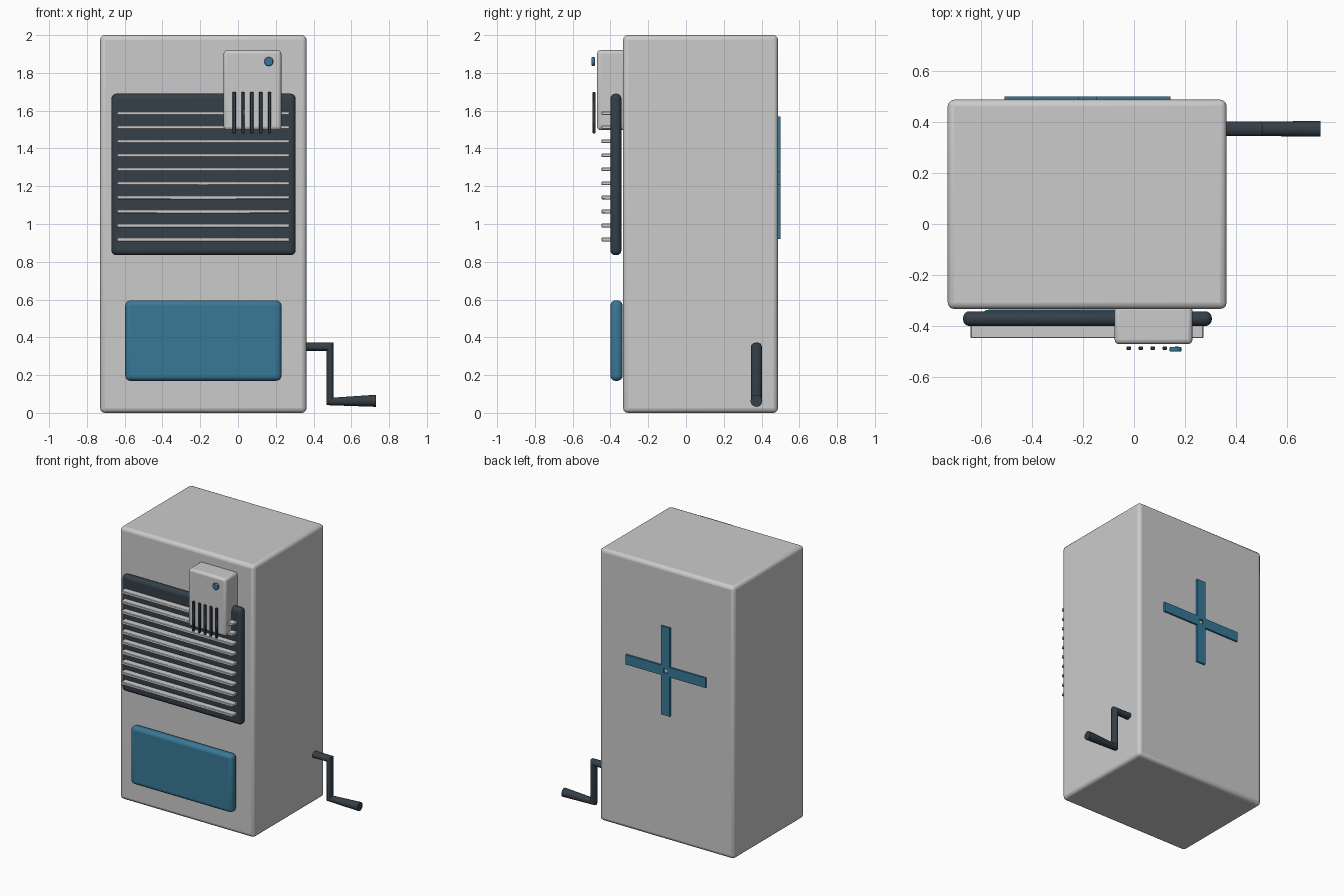
import bpy, bmesh
from math import cos, sin, pi, radians
from mathutils import Matrix, Vector

if "Cube" in bpy.data.objects:
    bpy.data.objects.remove(bpy.data.objects["Cube"])


def material(name, rgb):
    m = bpy.data.materials.new(name)
    m.diffuse_color = (*rgb, 1)
    m.use_nodes = True
    m.node_tree.nodes["Principled BSDF"].inputs["Base Color"].default_value = m.diffuse_color
    return m


DARK = material("dark_slate", (0.035, 0.05, 0.065))
BLUE = material("blue", (0.04, 0.19, 0.31))


def finish(name, bm, mat=None, bevel=0, segments=3):
    bmesh.ops.recalc_face_normals(bm, faces=bm.faces)
    me = bpy.data.meshes.new(name)
    bm.to_mesh(me)
    bm.free()
    ob = bpy.data.objects.new(name, me)
    bpy.context.collection.objects.link(ob)
    if mat:
        me.materials.append(mat)
    if bevel:
        mod = ob.modifiers.new("bevel", 'BEVEL')
        mod.width = bevel
        mod.segments = segments
        mod.limit_method = 'ANGLE'
    bpy.ops.object.select_all(action='DESELECT')
    ob.select_set(True)
    bpy.context.view_layer.objects.active = ob
    bpy.ops.object.shade_smooth_by_angle(angle=radians(35))
    return ob


def box(name, x, y, z, mat=None, bevel=0, segments=3):
    lo, hi = Vector((x[0], y[0], z[0])), Vector((x[1], y[1], z[1]))
    bm = bmesh.new()
    bmesh.ops.create_cube(bm, size=1, matrix=Matrix.Translation((lo + hi) / 2)
                          @ Matrix.Diagonal((*(hi - lo), 1)))
    return finish(name, bm, mat, bevel, segments)


# Cabinet
box("cabinet", (-0.73, 0.363), (-0.333, 0.487), (0, 2), bevel=0.025)

# Front grille with slats
box("grille_panel", (-0.67, 0.305), (-0.4, -0.342), (0.835, 1.69), DARK, 0.026, 4)
for i in range(10):
    z = 0.918 + i * 0.0743
    box(f"grille_slat_{i}", (-0.64, 0.272), (-0.447, -0.38), (z - 0.01, z + 0.01), bevel=0.003, segments=1)

# Lower drawer
box("drawer_front", (-0.597, 0.23), (-0.4, -0.336), (0.17, 0.595), BLUE, 0.026, 4)

# Control box with vent bars and a button
box("control_box", (-0.076, 0.229), (-0.471, -0.32), (1.497, 1.92), bevel=0.018)
for i in range(5):
    x = -0.02 + i * 0.0467
    box(f"vent_bar_{i}", (x - 0.009, x + 0.009), (-0.494, -0.48), (1.48, 1.7), DARK, 0.003, 1)
bm = bmesh.new()
bmesh.ops.create_cone(bm, cap_ends=True, segments=24, radius1=0.024, radius2=0.024, depth=0.018,
                      matrix=Matrix.Translation((0.163, -0.491, 1.86)) @ Matrix.Rotation(pi / 2, 4, 'X'))
finish("button", bm, BLUE, 0.005, 2)

# Side crank: oval rings along a bent path, mitred at the corners
# each ring: centre x, centre z, in-plane half extent (x, z), half width in y
rings = [(0.34, 0.35, 0, 0.023, 0.029), (0.487, 0.35, 0.019, 0.022, 0.029),
         (0.487, 0.061, 0.019, 0.02, 0.028), (0.73, 0.064, 0, 0.032, 0.031)]
N = 20
bm = bmesh.new()
loops = []
for cx, cz, ex, ez, hy in rings:
    loops.append([bm.verts.new((cx + ex * sin(2 * pi * k / N), 0.373 + hy * cos(2 * pi * k / N),
                                cz + ez * sin(2 * pi * k / N))) for k in range(N)])
for a, b in zip(loops, loops[1:]):
    for k in range(N):
        n = (k + 1) % N
        bm.faces.new((a[k], a[n], b[n], b[k]))
bm.faces.new(loops[0])
bm.faces.new(loops[-1])
finish("crank", bm, DARK)

# Back fan cross: four mitred blades around a square hub hole
R, W, H = 0.325, 0.036, 0.016
blade = [(H, -H), (W, -W), (R, -W), (R, W), (W, W), (H, H)]
bm = bmesh.new()
for i in range(4):
    a = i * pi / 2
    face = bm.faces.new([bm.verts.new((-0.182 + u * cos(a) - v * sin(a), 0.48,
                                       1.245 + u * sin(a) + v * cos(a))) for u, v in blade])
bmesh.ops.remove_doubles(bm, verts=bm.verts, dist=1e-4)
ext = bmesh.ops.extrude_face_region(bm, geom=bm.faces[:], use_keep_orig=True)
bmesh.ops.translate(bm, vec=(0, 0.02, 0), verts=[g for g in ext["geom"] if isinstance(g, bmesh.types.BMVert)])
finish("fan_cross", bm, BLUE)
